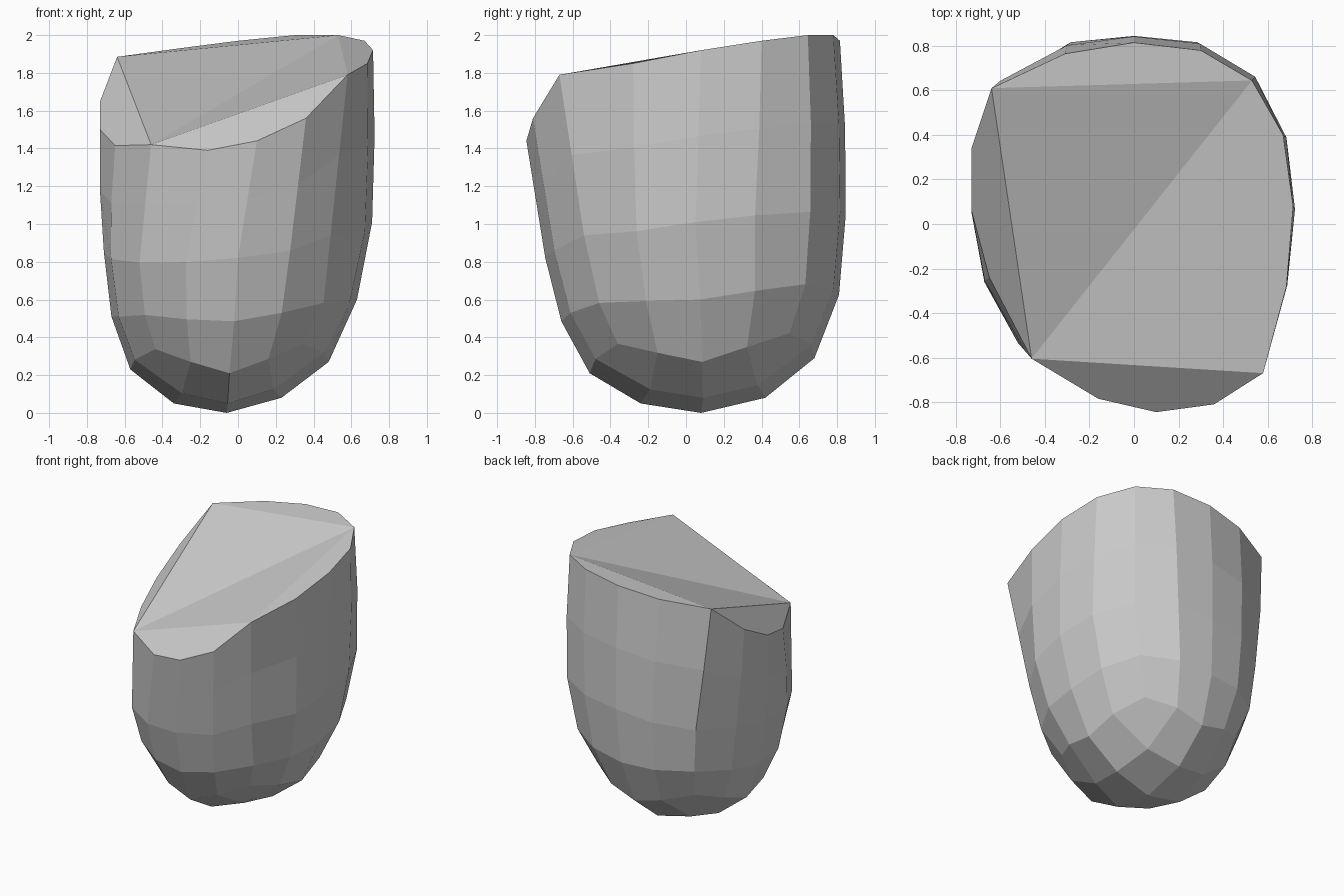
import bpy, bmesh
from math import sin, cos, tau
from mathutils import Vector

if "Cube" in bpy.data.objects:
    bpy.data.objects.remove(bpy.data.objects["Cube"])

bm = bmesh.new()


def ring(n, centre, radii, z, tilt, square, lift):
    """Rounded-square loop, clockwise from the back, tilted and raised at its corners."""
    verts = []
    for i in range(n):
        a = tau * i / n
        sx, sy = sin(a), cos(a)
        w = sin(2 * a) ** 2
        f = 1 + w * (square + 0.03 * sy)
        verts.append(bm.verts.new((centre[0] + radii[0] * sx * f,
                                   centre[1] + radii[1] * sy * f,
                                   z + tilt[0] * sx + tilt[1] * sy + lift * w)))
    return verts


# Rounded underside and lower wall loops
base = bm.verts.new((-0.06, 0.08, 0))
inner = ring(8, (-0.055, 0.09), (0.285, 0.33), 0.065, (0.015, 0.015), 0.22, 0.06)
foot = ring(16, (-0.045, 0.085), (0.525, 0.595), 0.25, (0.02, 0.04), 0.08, 0.13)
low = ring(16, (-0.02, 0.075), (0.65, 0.735), 0.555, (0.045, 0.07), 0.05, 0.045)
mid = ring(16, (0, 0.05), (0.71, 0.795), 0.93, (0.08, 0.11), 0.06, 0.0)
mid[6].co = (0.49, -0.54, 0.94)   # dent at front right

# Slanted rim
rim = [bm.verts.new(p) for p in (
    (0, 0.815, 1.97), (0.30, 0.78, 2.0), (0.53, 0.645, 2.0), (0.67, 0.40, 1.97),
    (0.715, 0.08, 1.92), (0.685, -0.28, 1.85), (0.58, -0.67, 1.79), (0.36, -0.81, 1.56),
    (0.10, -0.845, 1.44), (-0.16, -0.785, 1.39), (-0.46, -0.605, 1.42), (-0.65, -0.24, 1.415),
    (-0.73, 0.06, 1.50), (-0.73, 0.34, 1.65), (-0.64, 0.61, 1.885), (-0.31, 0.765, 1.93))]

# Upper wall loop, bulging a little except at the front
upper = []
for i in range(16):
    p = mid[i].co.lerp(rim[i].co, 0.5)
    f = 1.0 if 6 <= i <= 10 else 1.015
    upper.append(bm.verts.new((p.x * f, p.y * f, p.z)))

# Walls
loops = [foot, low, mid, upper, rim]
for a, b in zip(loops, loops[1:]):
    for i in range(16):
        j = (i + 1) % 16
        bm.faces.new((a[i], a[j], b[j], b[i]))

# Bottom patch: four quadrants of a quad grid
for q in range(4):
    s, c, e = inner[2 * q], inner[2 * q + 1], inner[(2 * q + 2) % 8]
    o = [foot[(4 * q + k) % 16] for k in range(5)]
    bm.faces.new((base, s, c, e))
    bm.faces.new((s, o[0], o[1], c))
    bm.faces.new((c, o[1], o[2], o[3]))
    bm.faces.new((c, o[3], o[4], e))

# Top: two large triangles and four edge segments between the corners
bm.faces.new((rim[14], rim[10], rim[2]))
bm.faces.new((rim[10], rim[6], rim[2]))
for s in (2, 6, 10, 14):
    bm.faces.new([rim[(s + k) % 16] for k in range(5)])

bmesh.ops.recalc_face_normals(bm, faces=bm.faces)
mesh = bpy.data.meshes.new("stone_block")
bm.to_mesh(mesh)
bm.free()
block = bpy.data.objects.new("stone_block", mesh)
bpy.context.collection.objects.link(block)
